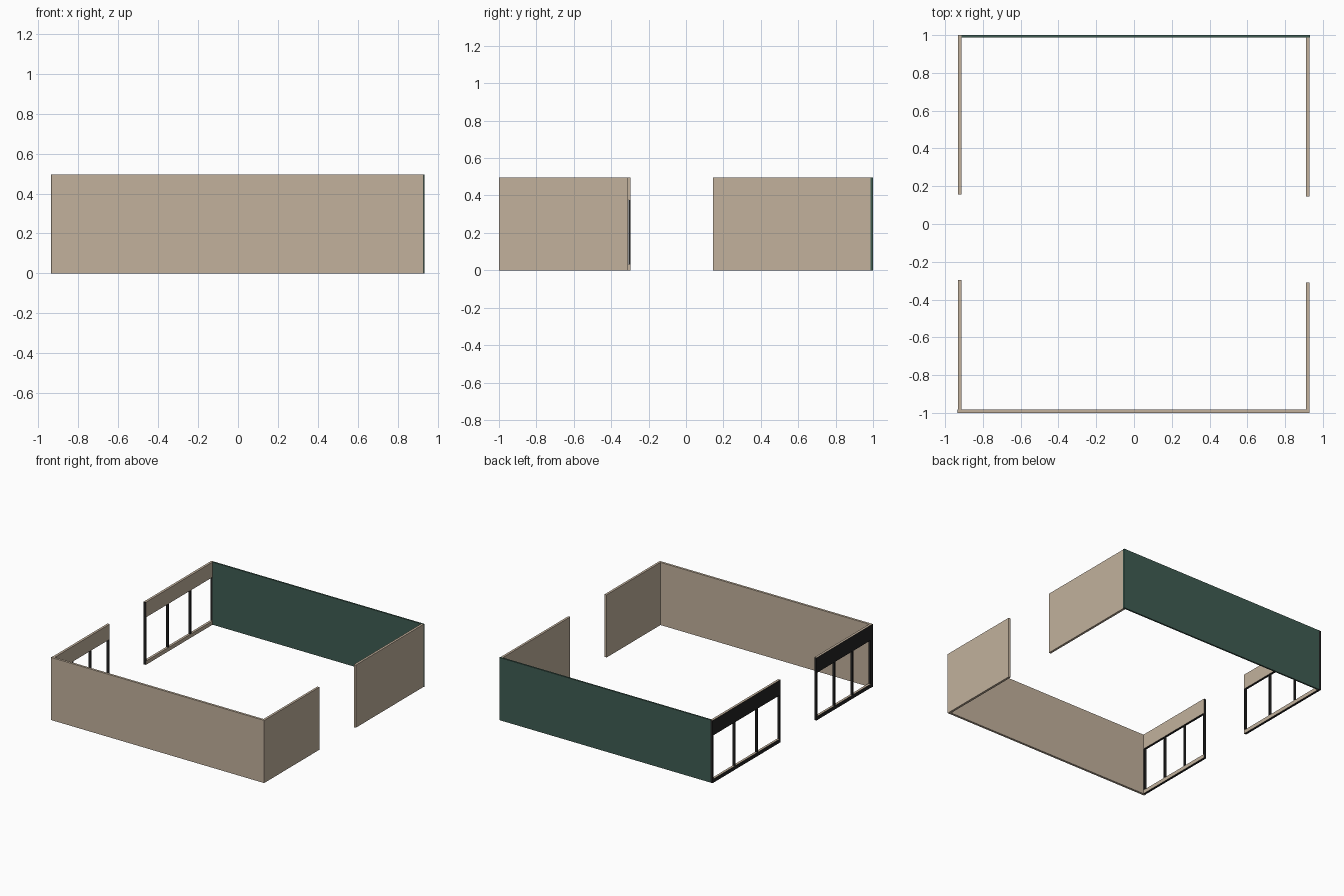
import bpy
import bmesh
from mathutils import Vector

if "Cube" in bpy.data.objects:
    bpy.data.objects.remove(bpy.data.objects["Cube"])


def material(name, rgb):
    m = bpy.data.materials.new(name)
    m.diffuse_color = (*rgb, 1)
    m.use_nodes = True
    m.node_tree.nodes["Principled BSDF"].inputs["Base Color"].default_value = m.diffuse_color
    return m


BEIGE = material("beige_plaster", (0.54, 0.44, 0.335))
GREEN = material("green_paint", (0.05, 0.11, 0.086))
DARK = material("dark_frame", (0.017, 0.017, 0.017))
H = 0.495  # wall height


def add_box(bm, lo, hi):
    lo, hi = Vector(lo), Vector(hi)
    verts = bmesh.ops.create_cube(bm, size=1)["verts"]
    bmesh.ops.scale(bm, vec=hi - lo, verts=verts)
    bmesh.ops.translate(bm, vec=(lo + hi) / 2, verts=verts)
    return {f for v in verts for f in v.link_faces}


def finish(name, bm, mats):
    mesh = bpy.data.meshes.new(name)
    bm.to_mesh(mesh)
    bm.free()
    for m in mats:
        mesh.materials.append(m)
    obj = bpy.data.objects.new(name, mesh)
    bpy.context.collection.objects.link(obj)


def wall(name, lo, hi, mat):
    bm = bmesh.new()
    add_box(bm, lo, hi)
    finish(name, bm, [mat])


def window_wall(name, y0, y1, x0=-0.933, x1=-0.914, sill=0.03, head=0.375, post=0.01):
    # header and sill: plaster inside and on top, dark outside
    for part, z0, z1 in (("header", head, H), ("sill", 0, sill)):
        bm = bmesh.new()
        for f in add_box(bm, (x0, y0, z0), (x1, y1, z1)):
            f.normal_update()
            inside = f.normal.x > 0.5 or f.normal.z > 0.5
            f.material_index = 0 if inside else 1
        finish(f"{name}_{part}", bm, [BEIGE, DARK])
    # four posts dividing three openings
    bm = bmesh.new()
    for i in range(4):
        y = y0 + (y1 - y0 - post) * i / 3
        add_box(bm, (x0, y, sill), (x1, y + post, head))
    finish(f"{name}_posts", bm, [DARK])


# long walls
wall("front_wall", (-0.933, -1, 0), (0.929, -0.982, H), BEIGE)
wall("back_wall", (-0.914, 0.987, 0), (0.932, 1, H), GREEN)

# solid right walls, either side of the doorway
wall("right_front_wall", (0.911, -0.982, 0), (0.929, -0.31, H), BEIGE)
wall("right_back_wall", (0.911, 0.145, 0), (0.929, 0.987, H), BEIGE)

# glazed left walls, either side of the doorway
window_wall("left_front", -0.982, -0.297)
window_wall("left_back", 0.155, 1)

# dark outer cladding that covers the front wall's left end
wall("front_left_corner_post", (-0.935, -1, 0), (-0.933, -0.982, H), DARK)
